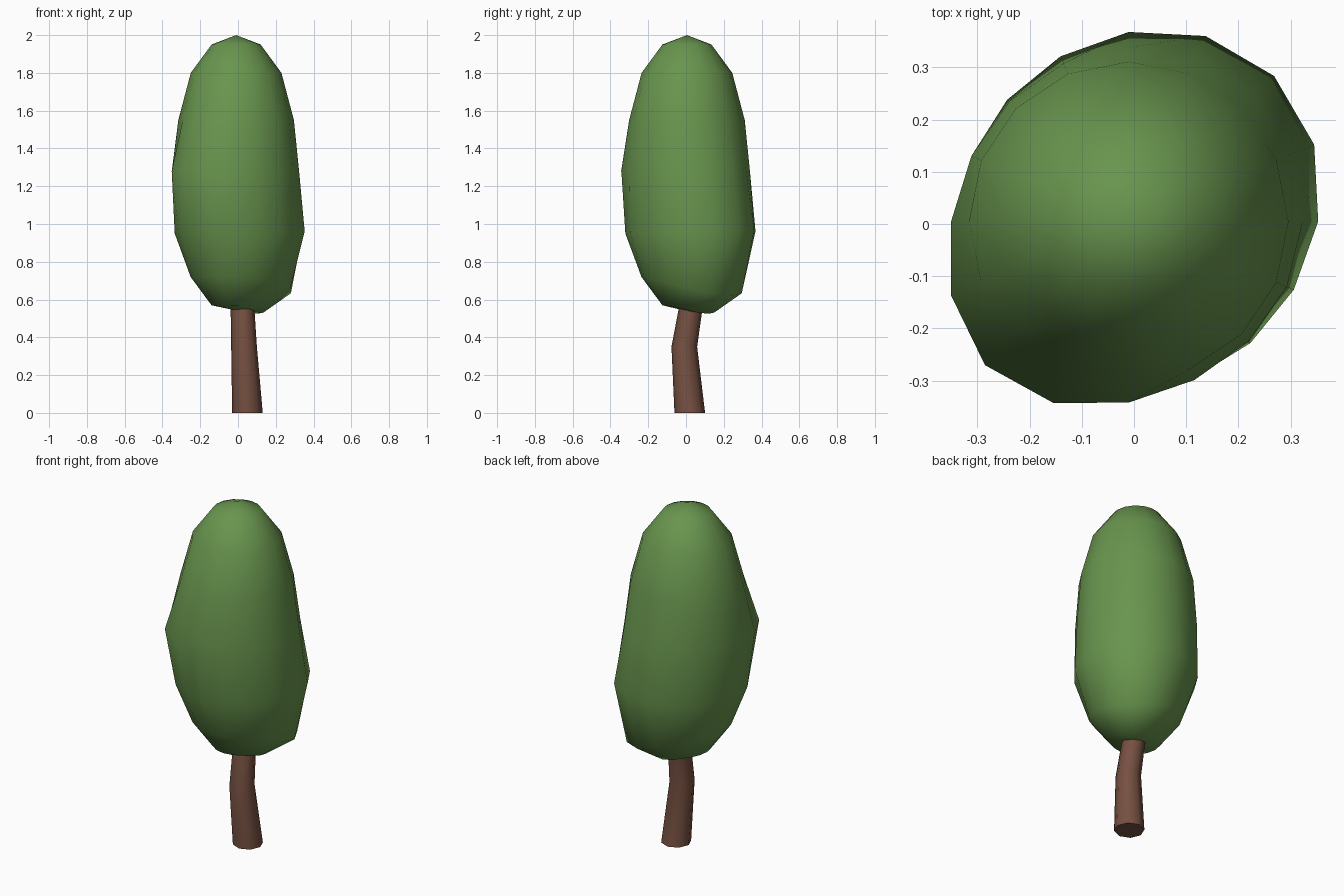
import bpy, bmesh, math
from mathutils import Vector

if "Cube" in bpy.data.objects:
    bpy.data.objects.remove(bpy.data.objects["Cube"])


def material(name, rgb):
    m = bpy.data.materials.new(name)
    m.diffuse_color = (*rgb, 1)
    m.use_nodes = True
    m.node_tree.nodes["Principled BSDF"].inputs["Base Color"].default_value = m.diffuse_color
    return m


def loft(name, rings, mat, tip=None, base=None):
    """Skin closed rings listed from bottom to top; ends are fans or flat caps."""
    bm = bmesh.new()
    loops = [[bm.verts.new(p) for p in ring] for ring in rings]
    n = len(loops[0])
    for a, b in zip(loops, loops[1:]):
        for i in range(n):
            j = (i + 1) % n
            bm.faces.new((a[i], a[j], b[j], b[i]))
    for loop, pole in ((loops[0][::-1], base), (loops[-1], tip)):
        if pole is None:
            bm.faces.new(loop)
        else:
            v = bm.verts.new(pole)
            for i in range(n):
                bm.faces.new((loop[i], loop[(i + 1) % n], v))
    bmesh.ops.recalc_face_normals(bm, faces=bm.faces)
    me = bpy.data.meshes.new(name)
    bm.to_mesh(me)
    bm.free()
    me.materials.append(mat)
    ob = bpy.data.objects.new(name, me)
    bpy.context.collection.objects.link(ob)
    return ob


def lobe(angle, centre, width):
    """Soft bump around a compass direction (degrees)."""
    d = (angle - centre + 180) % 360 - 180
    return math.exp(-(d / width) ** 2)


leaf = material("leaf green", (0.14, 0.30, 0.076))
bark = material("bark brown", (0.18, 0.08, 0.053))

# Foliage: egg of 16 sides, bulging low at back right and mid-height at front left
# columns: height, radius, back-right bulge, back-right drop, front-left bulge
levels = [
    (0.57, 0.130, 0.03, 0.045, 0.0),
    (0.72, 0.240, 0.085, 0.10, 0.0),
    (0.95, 0.322, 0.072, -0.02, 0.01),
    (1.28, 0.322, 0.02, 0.0, 0.068),
    (1.55, 0.306, 0.0, 0.0, 0.0),
    (1.80, 0.240, 0.0, 0.0, 0.0),
    (1.95, 0.130, 0.0, 0.0, 0.0),
]
rings = []
for z, r, bulge, drop, front in levels:
    ring = []
    for k in range(16):
        deg = k * 22.5
        t = math.radians(deg)
        back = lobe(deg, 45, 60)
        rad = r + bulge * back + front * lobe(deg, 228, 42)
        ring.append(Vector((-0.01 + rad * math.cos(t),
                            0.005 + rad * math.sin(t), z - drop * back)))
    rings.append(ring)
foliage = loft("foliage", rings, leaf, tip=(-0.01, 0.005, 2.0), base=(0, 0, 0.54))

# Trunk: bent tapering tube, its top buried in the foliage
path = [(0.05, 0.02, 0.005, 0.081), (0.032, -0.009, 0.35, 0.068),
        (0.024, 0.024, 0.55, 0.063), (0.02, 0.04, 0.68, 0.06)]
trunk = loft("trunk", [[Vector((x + r * math.cos(k * math.pi / 4),
                                y + r * math.sin(k * math.pi / 4),
                                max(0, z)))
                        for k in range(8)] for x, y, z, r in path], bark)
for v in trunk.data.vertices:
    if v.co.z < 0.01:
        v.co.z = 0

# Smooth shading with sharp trunk ends
for ob in (foliage, trunk):
    ob.select_set(True)
bpy.context.view_layer.objects.active = foliage
bpy.ops.object.shade_smooth_by_angle(angle=math.radians(60))
